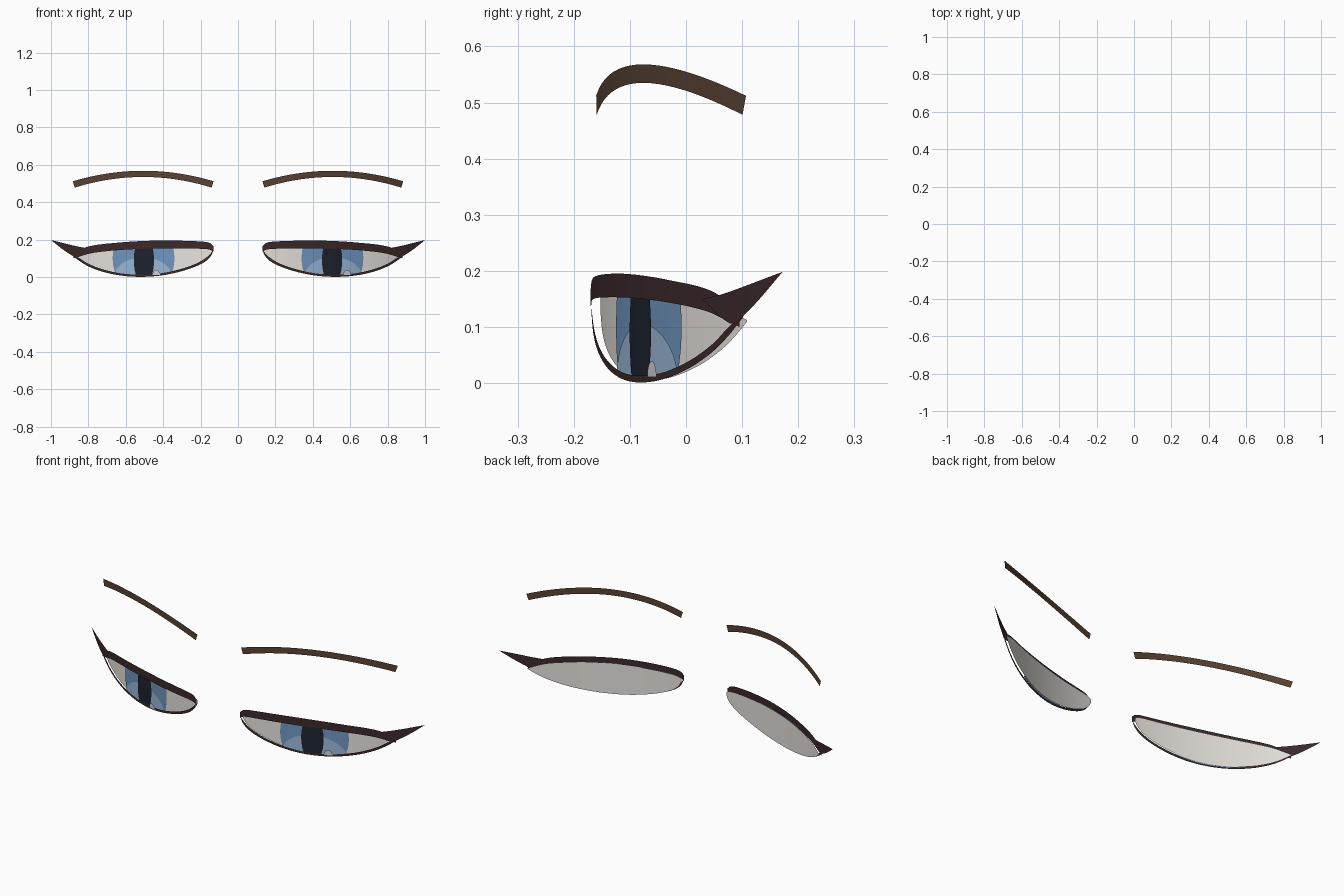
import bpy
import math

if "Cube" in bpy.data.objects:
    bpy.data.objects.remove(bpy.data.objects["Cube"])


def material(name, rgb):
    m = bpy.data.materials.new(name)
    m.diffuse_color = (*rgb, 1)
    m.use_nodes = True
    m.node_tree.nodes["Principled BSDF"].inputs["Base Color"].default_value = m.diffuse_color
    return m


BROWN = material("brow_brown", (0.10, 0.055, 0.035))
LASH = material("lash_dark", (0.045, 0.022, 0.022))
WHITE = material("eye_white", (0.80, 0.77, 0.72))
BLUE = material("iris_blue", (0.16, 0.30, 0.52))
LIGHT = material("iris_light", (0.32, 0.47, 0.68))
BLACK = material("pupil_black", (0.012, 0.016, 0.027))
GLINT = material("glint_grey", (0.60, 0.62, 0.65))


def face_y(x):
    """Curved face surface that every part follows."""
    return -0.166 + 0.35 * x * x


def curve(pts):
    """Smooth z(x) through a few points."""
    n = len(pts)
    slope = []
    for i in range(n):
        a, b = pts[max(i - 1, 0)], pts[min(i + 1, n - 1)]
        slope.append((b[1] - a[1]) / (b[0] - a[0]))

    def f(x):
        x = min(max(x, pts[0][0]), pts[-1][0])
        i = next(k for k in range(n - 1) if x <= pts[k + 1][0])
        (x0, z0), (x1, z1) = pts[i], pts[i + 1]
        h = x1 - x0
        t = (x - x0) / h
        return ((2*t**3 - 3*t**2 + 1) * z0 + (t**3 - 2*t**2 + t) * h * slope[i]
                + (3*t**2 - 2*t**3) * z1 + (t**3 - t**2) * h * slope[i + 1])
    return f


def sheet(name, lo, hi, offset, mat, mirror=True, cols=48, rows=3):
    """Thin curved sheet between two edges; lo(t) and hi(t) give (x, z)."""
    verts, faces = [], []
    for i in range(cols + 1):
        # columns are packed towards the ends, where outlines turn fastest
        t = 0.5 - 0.5 * math.cos(math.pi * i / cols)
        (xa, za), (xb, zb) = lo(t), hi(t)
        for j in range(rows + 1):
            s = j / rows
            x = xa + (xb - xa) * s
            verts.append((x, face_y(x) + offset, za + (zb - za) * s))
    r = rows + 1
    for i in range(cols):
        for j in range(rows):
            a = i * r + j
            faces.append((a, a + r, a + r + 1, a + 1))
    me = bpy.data.meshes.new(name)
    me.from_pydata(verts, [], faces)
    me.materials.append(mat)
    me.shade_smooth()
    ob = bpy.data.objects.new(name, me)
    bpy.context.collection.objects.link(ob)
    if mirror:
        mod = ob.modifiers.new("Mirror", 'MIRROR')
        mod.use_mirror_merge = False
    return ob


def band(name, x0, x1, lo, hi, offset, mat, **kw):
    """Sheet between two z(x) curves."""
    def edge(f):
        return lambda t: (x0 + (x1 - x0) * t, f(x0 + (x1 - x0) * t))
    return sheet(name, edge(lo), edge(hi), offset, mat, **kw)


# Lid outlines
upper_top = curve([(.13, .165), (.15, .182), (.2, .19), (.36, .195), (.5, .193),
                   (.65, .183), (.8, .163), (.88, .125)])
upper_low = curve([(.13, .135), (.15, .146), (.2, .151), (.36, .153), (.5, .151),
                   (.65, .143), (.78, .128), (.85, .109), (.88, .10)])
lower_out = curve([(.13, .145), (.145, .112), (.175, .083), (.23, .055), (.32, .026),
                   (.42, .007), (.52, .001), (.62, .007), (.72, .027), (.8, .057),
                   (.85, .087), (.89, .118)])
lower_in = curve([(.13, .147), (.15, .122), (.18, .096), (.235, .067), (.32, .039),
                  (.42, .019), (.52, .013), (.62, .019), (.72, .04), (.8, .071),
                  (.85, .102), (.89, .119)])


def white_top(x):
    return max(0.6 * upper_low(x) + 0.4 * upper_top(x), lower_out(x))


def white_low(x):
    return lower_out(x) + 0.004


# Eye whites
band("eye_white", .135, .875, white_low, white_top, .007, WHITE, rows=6)


def oval(name, cx, cz, rx, rz, offset, mat, **kw):
    """Ellipse clipped to the eye opening."""
    def half(x):
        return rz * math.sqrt(max(0, 1 - ((x - cx) / rx) ** 2))

    def lo(x):
        return min(max(cz - half(x), white_low(x)), white_top(x))

    def hi(x):
        return max(min(cz + half(x), white_top(x)), lo(x))
    return band(name, cx - rx, cx + rx, lo, hi, offset, mat, **kw)


# Iris, lower light area, pupil
oval("iris", .505, .10, .165, .20, .001, BLUE)
oval("iris_light", .508, .0, .155, .105, -.002, LIGHT)
oval("pupil", .503, .09, .054, .13, -.005, BLACK)

# Lashes
band("upper_lash", .13, .88, upper_low, upper_top, -.010, LASH)
band("lower_lash", .13, .89, lower_out, lower_in, -.009, LASH, rows=1)

# Outer lash wing
wing_low = curve([(.77, .149), (.86, .105), (.89, .117), (.94, .15), (1.0, .198)])
wing_top = curve([(.77, .15), (.83, .158), (.90, .173), (1.0, .198)])
band("lash_wing", .77, 1.0, wing_low, wing_top, -.012, LASH, cols=24)

# Small glints, on the same side of both eyes
for side, cx in (("right", .583), ("left", -.437)):
    def glint_top(x, cx=cx):
        return .012 + .027 * max(0, 1 - ((x - cx) / .02) ** 2) ** 0.5
    band("glint_" + side, cx - .02, cx + .02, lambda x: .011, glint_top,
         -.014, GLINT, mirror=False, cols=16, rows=1)

# Eyebrows
sheet("eyebrow",
      lambda t: (.507 + .366 * (2*t - 1), .535 - .057 * (2*t - 1) ** 2),
      lambda t: (.507 + .376 * (2*t - 1), .568 - .056 * (2*t - 1) ** 2),
      0, BROWN, cols=32)
